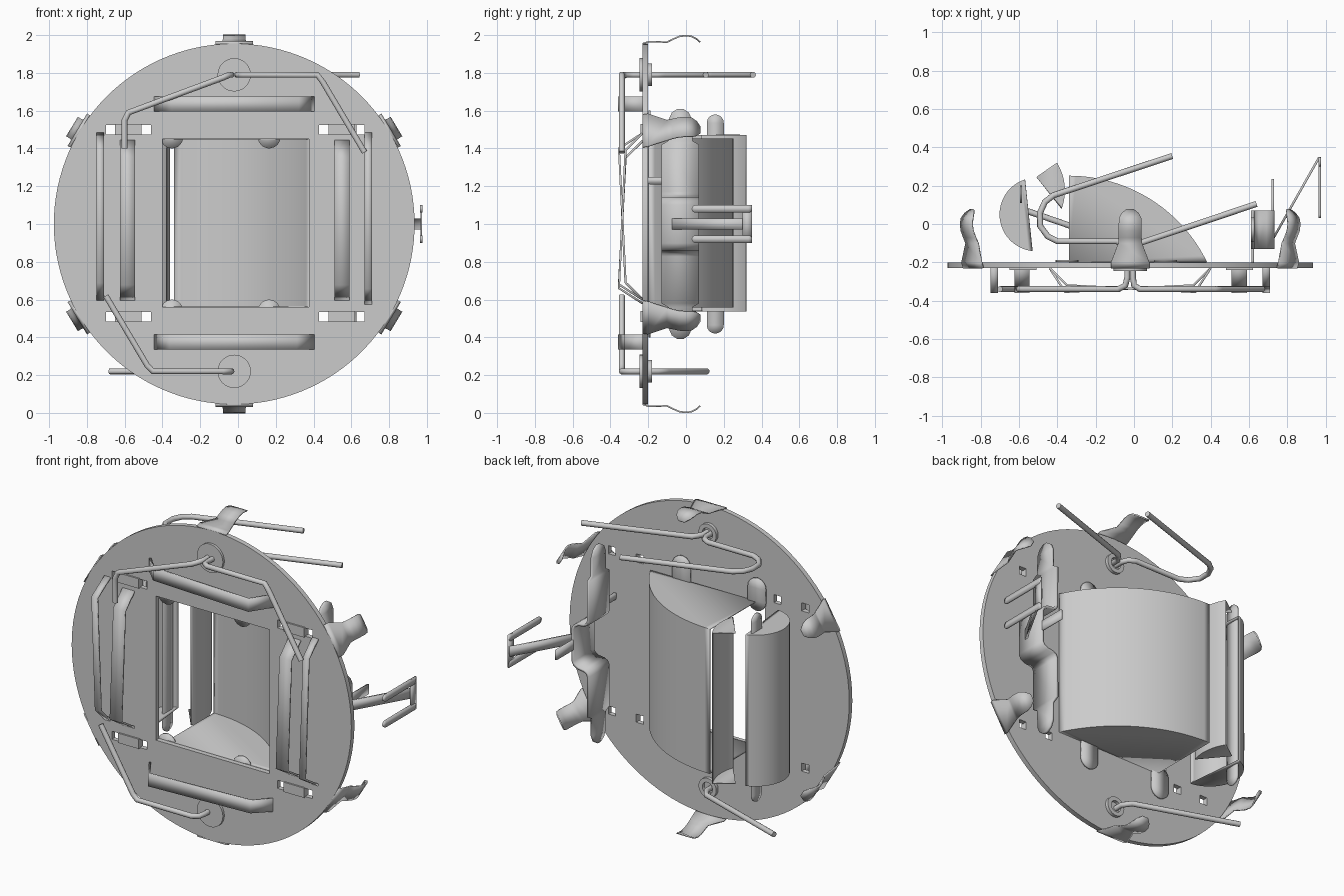
import bpy, bmesh, math
from mathutils import Vector

if "Cube" in bpy.data.objects:
    bpy.data.objects.remove(bpy.data.objects["Cube"], do_unlink=True)

CX = -0.02          # plate centre
BACK = -0.2         # rear face of the plate
FRONT = -0.23


def finish(obj, thickness=0):
    bpy.ops.object.select_all(action='DESELECT')
    obj.select_set(True)
    bpy.context.view_layer.objects.active = obj
    if thickness:
        mod = obj.modifiers.new("thickness", 'SOLIDIFY')
        mod.thickness, mod.offset = thickness, 0
    bpy.ops.object.shade_smooth_by_angle(angle=math.radians(35))


def mesh_object(name, bm, thickness=0):
    bmesh.ops.recalc_face_normals(bm, faces=bm.faces)
    mesh = bpy.data.meshes.new(name)
    bm.to_mesh(mesh)
    bm.free()
    obj = bpy.data.objects.new(name, mesh)
    bpy.context.collection.objects.link(obj)
    finish(obj, thickness)
    return obj


def arc(x, y, r, start, end, n=24):
    angles = [math.radians(start + (end - start) * i / n) for i in range(n + 1)]
    return [(x + r * math.cos(a), y + r * math.sin(a)) for a in angles]


def box_loop(x0, x1, z0, z1):
    return [(x0, z0), (x1, z0), (x1, z1), (x0, z1)]


def plate(name, loops, y0, y1):
    """Upright flat plate; loops after the first are holes."""
    curve = bpy.data.curves.new(name, 'CURVE')
    curve.dimensions, curve.fill_mode = '2D', 'BOTH'
    curve.extrude = (y1 - y0) / 2
    for loop in loops:
        spline = curve.splines.new('POLY')
        spline.points.add(len(loop) - 1)
        for point, (x, z) in zip(spline.points, loop):
            point.co = (x, z, 0, 1)
        spline.use_cyclic_u = True
    obj = bpy.data.objects.new(name, curve)
    bpy.context.collection.objects.link(obj)
    obj.rotation_euler.x = math.pi / 2
    obj.location.y = (y0 + y1) / 2
    bpy.ops.object.select_all(action='DESELECT')
    obj.select_set(True)
    bpy.context.view_layer.objects.active = obj
    bpy.ops.object.convert(target='MESH')
    finish(bpy.context.object)


def strip(name, rows, across, thickness=0.012):
    """Bent sheet: rows of (point, half width), widened along one direction."""
    bm = bmesh.new()
    across = Vector(across)
    pairs = [[bm.verts.new(Vector(p) + across * (s * w)) for s in (-1, 1)] for p, w in rows]
    for a, b in zip(pairs, pairs[1:]):
        bm.faces.new((a[0], a[1], b[1], b[0]))
    return mesh_object(name, bm, thickness)


def tab(name, a, b, half, across):
    """Flat strip with round ends."""
    a, b = Vector(a), Vector(b)
    d = (b - a).normalized() * half
    turns = [math.radians(t) for t in (85, 60, 40, 20, 0)]
    rows = [(a + d * (1 - math.sin(t)), half * math.cos(t)) for t in turns]
    rows += [(b - d * (1 - math.sin(t)), half * math.cos(t)) for t in reversed(turns)]
    strip(name, rows, across)


def wire(name, points, radius=0.016):
    curve = bpy.data.curves.new(name, 'CURVE')
    curve.dimensions = '3D'
    curve.bevel_depth, curve.bevel_resolution = radius, 3
    curve.use_fill_caps = True
    spline = curve.splines.new('POLY')
    spline.points.add(len(points) - 1)
    for point, co in zip(spline.points, points):
        point.co = (*co, 1)
    obj = bpy.data.objects.new(name, curve)
    bpy.context.collection.objects.link(obj)


def scoop(name, wall, corners, z0, z1):
    """Hollow shell: curved wall with end caps, open on its flat sides."""
    bm = bmesh.new()
    rings = [[bm.verts.new((x, y, z)) for x, y in wall + corners] for z in (z0, z1)]
    for i in range(len(wall) - 1):
        bm.faces.new((rings[0][i], rings[0][i + 1], rings[1][i + 1], rings[1][i]))
    for ring in rings:
        bm.faces.new(ring)
    mesh_object(name, bm, 0.006)


# Round plate with the central window and corner slots
holes = [box_loop(-0.4, 0.375, 0.56, 1.45)]
for x0, x1 in ((-0.7, -0.46), (0.43, 0.67)):
    for z in (1.5, 0.51):
        holes.append(box_loop(x0, x1, z - 0.025, z + 0.025))
        mid = (x0 + x1) / 2
        plate("slot_tongue", [box_loop(mid - 0.07, mid + 0.07, z - 0.03, z + 0.03)], FRONT - 0.01, BACK)
plate("round_plate", [arc(CX, 1, 0.955, 0, 358, 119)] + holes, FRONT, BACK)

# Eyelets carrying the wires
for z in (1.79, 0.22):
    disc = arc(CX, z, 0.088, 0, 350, 35)
    plate("eyelet_flange", [disc], -0.245, FRONT)
    plate("eyelet_ring", [arc(CX, z, 0.06, 0, 350, 35), arc(CX, z, 0.035, 0, 350, 35)], BACK, -0.18)

# Spring clips around the rim
clip = [(-0.23, 0.955, 0.1), (-0.2, 0.965, 0.1), (-0.1, 0.963, 0.062), (-0.07, 0.978, 0.06),
        (-0.035, 0.993, 0.06), (0, 0.998, 0.06), (0.03, 0.993, 0.058),
        (0.055, 0.98, 0.045), (0.075, 0.963, 0.02)]
for degrees in (90, 31, -31, -90, 211, 149):
    a = math.radians(degrees)
    rows = [((CX + r * math.cos(a), y, 1 + r * math.sin(a)), w) for y, r, w in clip]
    strip("rim_clip", rows, (-math.sin(a), 0, math.cos(a)), 0.008)

# Curved reflector shells behind the window
scoop("main_shell", arc(-0.34, -0.55, 0.8, 90, 26), [(-0.34, BACK)], 0.56, 1.45)
scoop("side_shell", arc(-0.51, 0.05, 0.19, 108, 264), [], 0.54, 1.47)
scoop("wedge_shell", arc(-0.635, 0.175, 0.272, 32, -20), [(-0.51, 0.245)], 0.54, 1.47)

# Round-ended tabs above and below the shells
for x in (-0.35, 0.165):
    for z0, z1 in ((1.4, 1.6), (0.4, 0.6)):
        tab("shell_tab", (x, -0.193, z0), (x, -0.193, z1), 0.06, (1, 0, 0))
tab("side_tab", (-0.59, 0.155, 0.42), (-0.59, 0.155, 1.58), 0.045, (0, 1, 0))


# Leaf springs on the front face
def leaf(name, start, end, centre, half, vertical):
    s = 1 if end > start else -1
    path = [(start, FRONT), (start + s * 0.09, -0.32), (end - s * 0.08, -0.355), (end, FRONT)]
    points = [(centre, y, t) if vertical else (t, y, centre) for t, y in path]
    strip(name, [(p, half) for p in points], (1, 0, 0) if vertical else (0, 0, 1))


leaf("top_leaf", -0.44, 0.4, 1.635, 0.04, False)
leaf("bottom_leaf", 0.4, -0.44, 0.375, 0.04, False)
leaf("inner_leaf_right", 1.44, 0.6, -0.585, 0.04, True)
leaf("inner_leaf_left", 1.44, 0.6, 0.55, 0.04, True)
leaf("outer_leaf_right", 0.6, 1.48, -0.73, 0.02, True)
leaf("outer_leaf_left", 1.48, 0.58, 0.69, 0.02, True)

# Bent wires through the eyelets
F = -0.34
wire("top_wire_right", [(-0.6, F, 1.4), (-0.6, F, 1.55), (-0.58, F, 1.59), (-0.08, F, 1.775),
                        (-0.045, -0.32, 1.79), (-0.035, -0.28, 1.79), (-0.035, -0.15, 1.79),
                        (-0.05, -0.11, 1.79), (-0.09, -0.09, 1.79), (-0.4, -0.09, 1.79),
                        (-0.45, -0.065, 1.79), (-0.49, -0.01, 1.79), (-0.49, 0.06, 1.79),
                        (-0.465, 0.115, 1.79), (-0.42, 0.15, 1.79), (0.2, 0.355, 1.79)])
wire("top_wire_left", [(0.67, F, 1.38), (0.45, F, 1.75), (0.42, F, 1.79), (0.03, F, 1.79),
                       (0, -0.32, 1.79), (-0.005, -0.28, 1.79), (-0.005, -0.15, 1.79),
                       (0.03, -0.1, 1.79), (0.64, 0.105, 1.79)])
wire("bottom_wire", [(-0.7, F, 0.62), (-0.48, F, 0.25), (-0.45, F, 0.22), (-0.08, F, 0.22),
                     (-0.045, -0.32, 0.22), (-0.035, -0.28, 0.22), (-0.035, -0.15, 0.22),
                     (-0.07, -0.1, 0.22), (-0.68, 0.11, 0.22)])

# Lobed side bracket with a raised middle, mirrored about mid height
half_rows = [(0.61, 0.62, 0.015), (0.59, 0.62, 0.045), (0.55, 0.62, 0.063), (0.44, 0.62, 0.065),
             (0.42, 0.62, 0.1), (0.17, 0.62, 0.1), (0.15, 0.63, 0.1), (0.14, 0.65, 0.1),
             (0.135, 0.69, 0.1), (0.12, 0.715, 0.1), (0.1, 0.725, 0.1)]
rows = [((x, -0.03, 1 + dz), w) for dz, x, w in half_rows]
rows += [((x, -0.03, 1 - dz), w) for dz, x, w in reversed(half_rows)]
strip("side_bracket", rows, (0, 1, 0), 0.016)
tab("bracket_foot", (0.62, -0.21, 1.23), (0.62, -0.07, 1.23), 0.02, (0, 0, 1))
strip("bracket_tongue", [((0.725, y, 1), 0.03) for y in (-0.1, 0.235)], (0, 0, 1))

# Forked latch on the bracket
strip("latch_arm", [((0.73, -0.07, 1), 0.03), ((0.965, 0.345, 1), 0.03)], (0, 0, 1))
strip("latch_bridge", [((0.97, y, 1), 0.1) for y in (0.3, 0.35)], (0, 0, 1), 0.01)
for z in (0.92, 1.08):
    tab("latch_prong", (0.97, 0.03, z), (0.97, 0.35, z), 0.02, (0, 0, 1))
